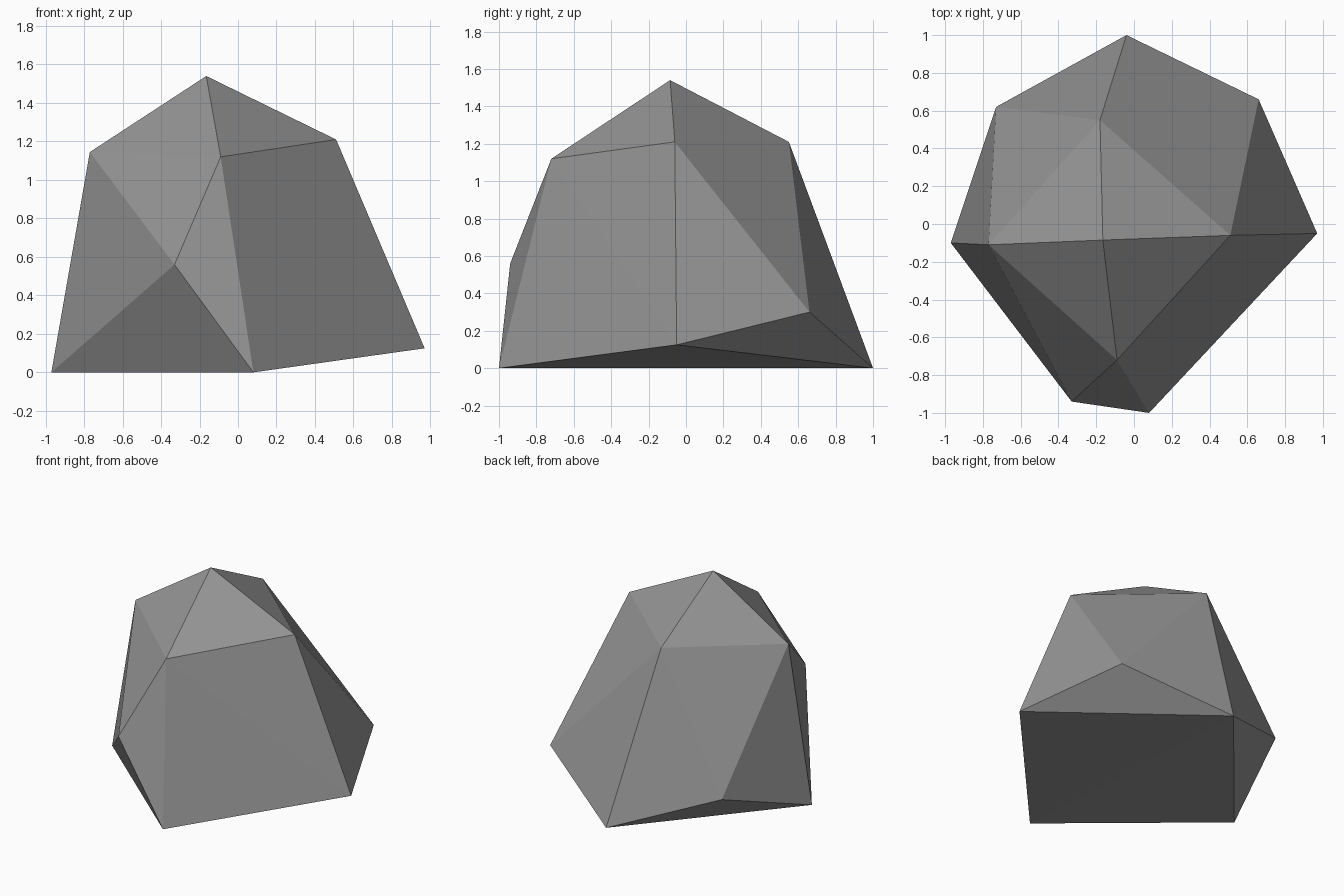
import bpy, bmesh

if "Cube" in bpy.data.objects:
    bpy.data.objects.remove(bpy.data.objects["Cube"])

# Corner points of the faceted rock; its flat faces are their convex hull
corners = [
    (-0.97, -0.10, 0.00), (0.08, -1.00, 0.00), (-0.04, 1.00, 0.00),   # ground contact
    (0.97, -0.05, 0.125), (0.66, 0.66, 0.30), (-0.73, 0.62, 0.25),    # low rim
    (-0.33, -0.94, 0.56),                                             # front ledge
    (-0.77, -0.11, 1.145), (-0.09, -0.72, 1.12),                      # shoulders
    (0.51, -0.06, 1.21), (-0.18, 0.55, 1.21),
    (-0.165, -0.085, 1.54),                                           # peak
]

stone = bpy.data.materials.new("grey stone")
stone.diffuse_color = (0.3, 0.3, 0.3, 1)
stone.use_nodes = True
stone.node_tree.nodes["Principled BSDF"].inputs["Base Color"].default_value = stone.diffuse_color

# Rock
bm = bmesh.new()
for co in corners:
    bm.verts.new(co)
bmesh.ops.convex_hull(bm, input=bm.verts[:])
bmesh.ops.recalc_face_normals(bm, faces=bm.faces[:])
mesh = bpy.data.meshes.new("rock")
bm.to_mesh(mesh)
bm.free()
mesh.materials.append(stone)
rock = bpy.data.objects.new("rock", mesh)
bpy.context.collection.objects.link(rock)
